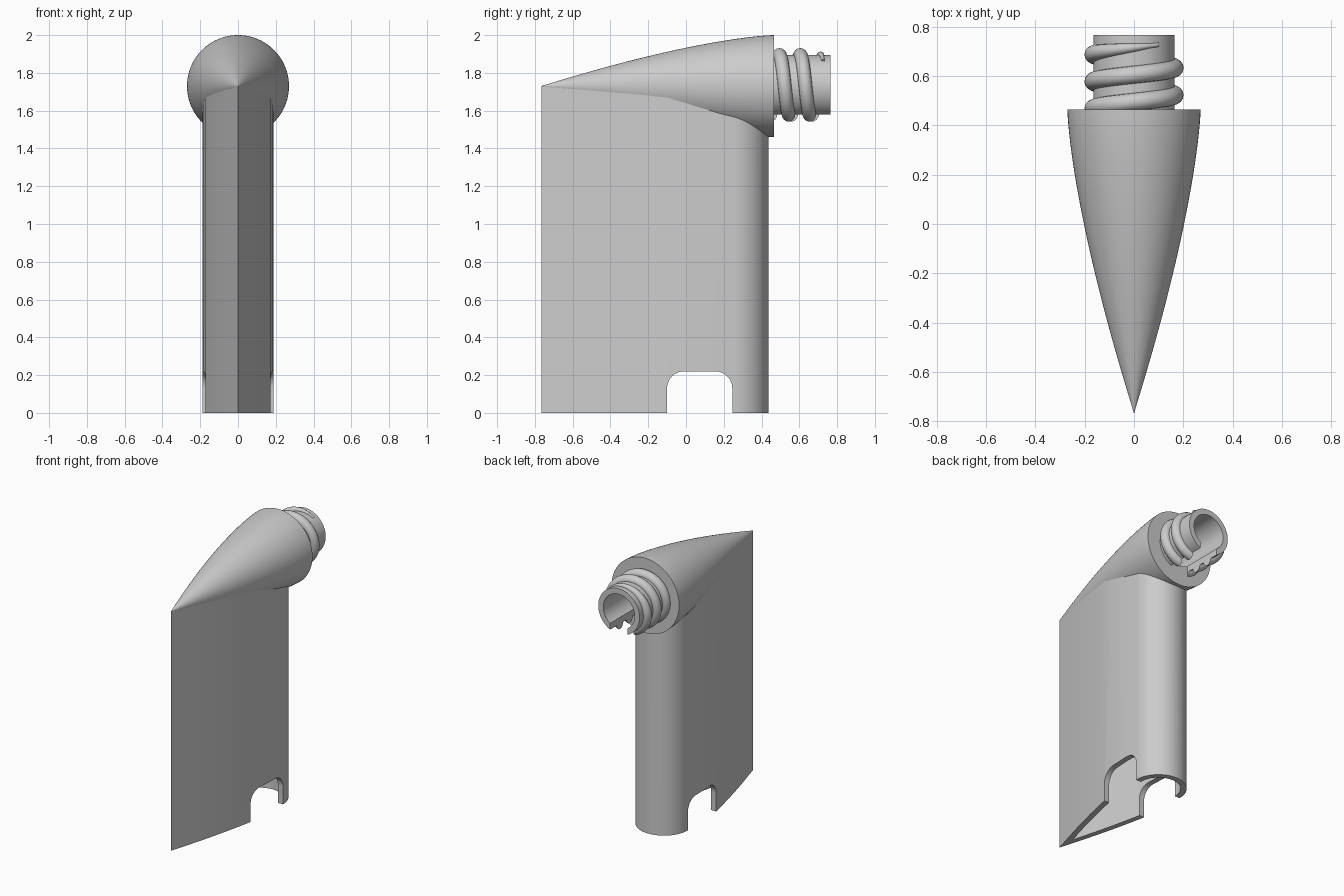
import bpy, bmesh, math

cube = bpy.data.objects.get("Cube")
if cube:
    bpy.data.objects.remove(cube, do_unlink=True)

grey = bpy.data.materials.new("plain_grey")
grey.use_nodes = True
grey.diffuse_color = (0.6, 0.6, 0.6, 1)
grey.node_tree.nodes["Principled BSDF"].inputs["Base Color"].default_value = (0.6, 0.6, 0.6, 1)

AXIS_Z = 1.73     # height of the horizontal head axis
TIP, HEAD_END, NECK_END = -0.766, 0.465, 0.766
WALL = 0.04


def loft(name, rings):
    """Skin a list of equal-length closed rings and cap both ends."""
    bm = bmesh.new()
    loops = [[bm.verts.new(p) for p in ring] for ring in rings]
    n = len(loops[0])
    for a, b in zip(loops, loops[1:]):
        for i in range(n):
            j = (i + 1) % n
            bm.faces.new((a[i], a[j], b[j], b[i]))
    bm.faces.new(loops[0])
    bm.faces.new(loops[-1])
    bmesh.ops.recalc_face_normals(bm, faces=bm.faces)
    mesh = bpy.data.meshes.new(name)
    bm.to_mesh(mesh)
    bm.free()
    mesh.materials.append(grey)
    obj = bpy.data.objects.new(name, mesh)
    bpy.context.collection.objects.link(obj)
    return obj


def circle(y, r, n=96):
    angles = [2 * math.pi * i / n for i in range(n)]
    return [(r * math.sin(a), y, AXIS_Z + r * math.cos(a)) for a in angles]


def prism(name, outline, z0, z1):
    return loft(name, [[(x, y, z) for x, y in outline] for z in (z0, z1)])


def teardrop(inset):
    """Teardrop outline: sharp front edge, flaring sides, round back."""
    side = [(-0.6, 0.048), (-0.5, 0.076), (-0.4, 0.102), (-0.3, 0.127), (-0.2, 0.15),
            (-0.1, 0.171), (0, 0.182), (0.1, 0.187)]
    half = [(w - inset, y) for y, w in side]
    r = 0.187 - inset
    for i in range(24):
        a = math.pi / 2 * i / 24
        half.append((r * math.cos(a), 0.25 + r * math.sin(a)))
    mirrored = [(-x, y) for x, y in reversed(half)]
    return [(0, TIP + 3.3 * inset)] + half + [(0, 0.25 + r)] + mirrored


def cut(obj, *cutters):
    bpy.context.view_layer.objects.active = obj
    for c in cutters:
        mod = obj.modifiers.new("cut", 'BOOLEAN')
        mod.operation = 'DIFFERENCE'
        mod.solver = 'EXACT'
        mod.object = c
        bpy.ops.object.modifier_apply(modifier=mod.name)


# Hollow upright body
body = prism("body", teardrop(0), 0, AXIS_Z)

# Bullet-shaped head lying along y
head_rings = []
for i in range(41):
    u = i / 40
    r = 0.27 * (1 - (1 - u) ** 1.43)
    head_rings.append(circle(TIP + u * (HEAD_END - TIP), max(r, 0.001)))
head = loft("head", head_rings)

# Neck tube
neck = loft("neck", [circle(0.45, 0.165), circle(NECK_END, 0.165)])

# Screw thread winding round the neck, tapering at its outer end
thread_rings = []
START, END, STEPS = -0.5, 2.1, 190
for i in range(STEPS + 1):
    turn = START + (END - START) * i / STEPS
    a = 2 * math.pi * turn
    y = 0.495 + 0.11 * turn
    size = 0.036 * max(0.1, min(1, (END - turn) / 0.35)) ** 0.6
    ring = []
    for k in range(16):
        b = 2 * math.pi * k / 16
        r = 0.165 + size * math.cos(b)
        ring.append((r * math.sin(a), y + size * math.sin(b), AXIS_Z + r * math.cos(a)))
    thread_rings.append(ring)
thread = loft("screw_thread", thread_rings)

# Cutters: body cavity, neck bore, slot under the neck, rounded notch at the foot
cavity = prism("cavity_cutter", teardrop(WALL), -0.1, AXIS_Z + 0.01)
bore = loft("bore_cutter", [circle(0.05, 0.125), circle(0.9, 0.125)])
slot = prism("slot_cutter", [(-0.07, 0.4), (0.07, 0.4), (0.07, 0.9), (-0.07, 0.9)], 1.4, AXIS_Z)

FRONT, BACK, TOP, RADIUS = -0.1, 0.245, 0.22, 0.09
arch = [(FRONT, -0.1)]
for cy, begin in ((FRONT + RADIUS, 180), (BACK - RADIUS, 90)):
    for i in range(13):
        a = math.radians(begin - 90 * i / 12)
        arch.append((cy + RADIUS * math.cos(a), TOP - RADIUS + RADIUS * math.sin(a)))
arch.append((BACK, -0.1))
notch = loft("notch_cutter", [[(x, y, z) for y, z in arch] for x in (-0.4, 0.4)])

cut(body, cavity, bore, notch)
cut(head, cavity, bore)
cut(neck, bore, slot)
cut(thread, slot)
for c in (cavity, bore, slot, notch):
    bpy.data.objects.remove(c, do_unlink=True)

# Smooth curved surfaces, keep cut edges sharp
for obj in (body, head, neck, thread):
    bpy.ops.object.select_all(action='DESELECT')
    obj.select_set(True)
    bpy.context.view_layer.objects.active = obj
    bpy.ops.object.shade_smooth_by_angle(angle=math.radians(35))
